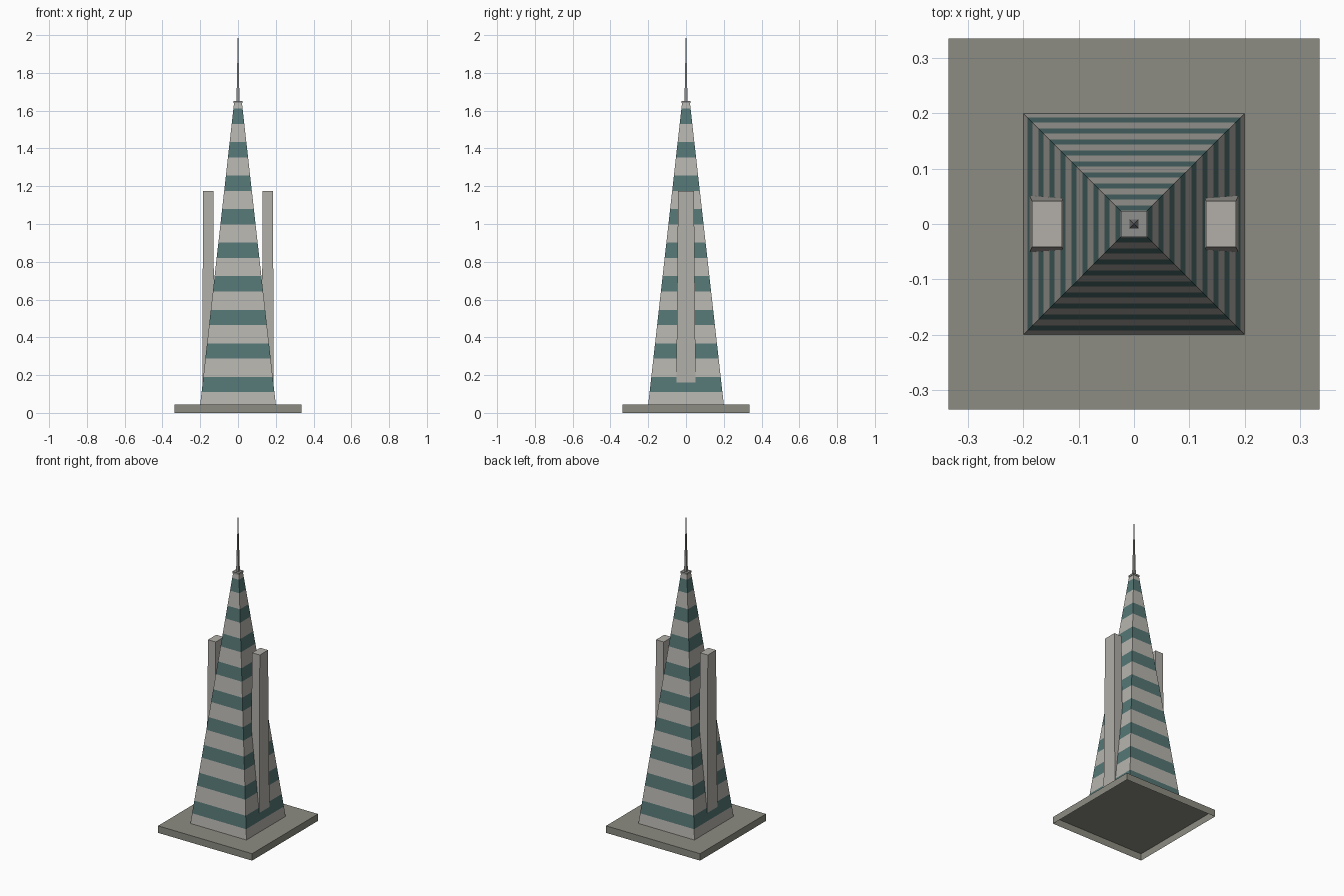
import bpy
import bmesh

cube = bpy.data.objects.get("Cube")
if cube:
    bpy.data.objects.remove(cube, do_unlink=True)


def material(name, rgb):
    m = bpy.data.materials.new(name)
    m.use_nodes = True
    color = (*rgb, 1.0)
    m.diffuse_color = color
    bsdf = m.node_tree.nodes["Principled BSDF"]
    bsdf.inputs["Base Color"].default_value = color
    bsdf.inputs["Roughness"].default_value = 0.8
    return m


STONE = material("pale stone", (0.47, 0.455, 0.42))
GLASS = material("teal glass", (0.088, 0.18, 0.178))
FIN = material("fin concrete", (0.445, 0.43, 0.395))
PLAZA = material("plaza grey", (0.262, 0.262, 0.223))
METAL = material("spire metal", (0.28, 0.28, 0.27))


def stack(name, sections, mats, bottom=True):
    """Loft rectangles given as (x0, x1, half_y, z) into one object."""
    bm = bmesh.new()
    rings = []
    for x0, x1, y, z in sections:
        corners = [(x0, -y), (x1, -y), (x1, y), (x0, y)]
        rings.append([bm.verts.new((cx, cy, z)) for cx, cy in corners])
    for level, (low, high) in enumerate(zip(rings, rings[1:])):
        for i in range(4):
            j = (i + 1) % 4
            face = bm.faces.new((low[i], low[j], high[j], high[i]))
            face.material_index = level % len(mats)
    bm.faces.new(rings[-1])
    if bottom:
        bm.faces.new(rings[0][::-1])
    mesh = bpy.data.meshes.new(name)
    bm.to_mesh(mesh)
    bm.free()
    for m in mats:
        mesh.materials.append(m)
    obj = bpy.data.objects.new(name, mesh)
    bpy.context.collection.objects.link(obj)
    return obj


def square(half, z):
    return (-half, half, half, z)


# Plaza slab, open underneath
stack("plaza_base", [square(0.336, 0), square(0.336, 0.045)], [PLAZA], bottom=False)

# Tapering tower with alternating stone and glass bands
BOTTOM, TOP = 0.045, 1.64
levels = [BOTTOM]
for i in range(9):
    start = 0.11 + i * 0.1775
    levels += [start, start + 0.081]
levels.append(TOP)
taper = (0.2 - 0.021) / (TOP - BOTTOM)
stack("tower", [square(0.2 - (z - BOTTOM) * taper, z) for z in levels],
      [STONE, GLASS], bottom=False)

# Side fins, mirrored left and right
for side, label in ((1, "left"), (-1, "right")):
    def span(a, b):
        return sorted((side * a, side * b))
    stack(label + "_fin", [(*span(0.126, 0.189), 0.051, 0.16),
                           (*span(0.13, 0.185), 0.042, 1.175)], [FIN])

# Cap plate and spire
stack("cap_plate", [square(0.0235, TOP), square(0.0235, 1.652)], [METAL])
stack("spire", [square(0.008, 1.652), square(0.001, 2.0)], [METAL])
